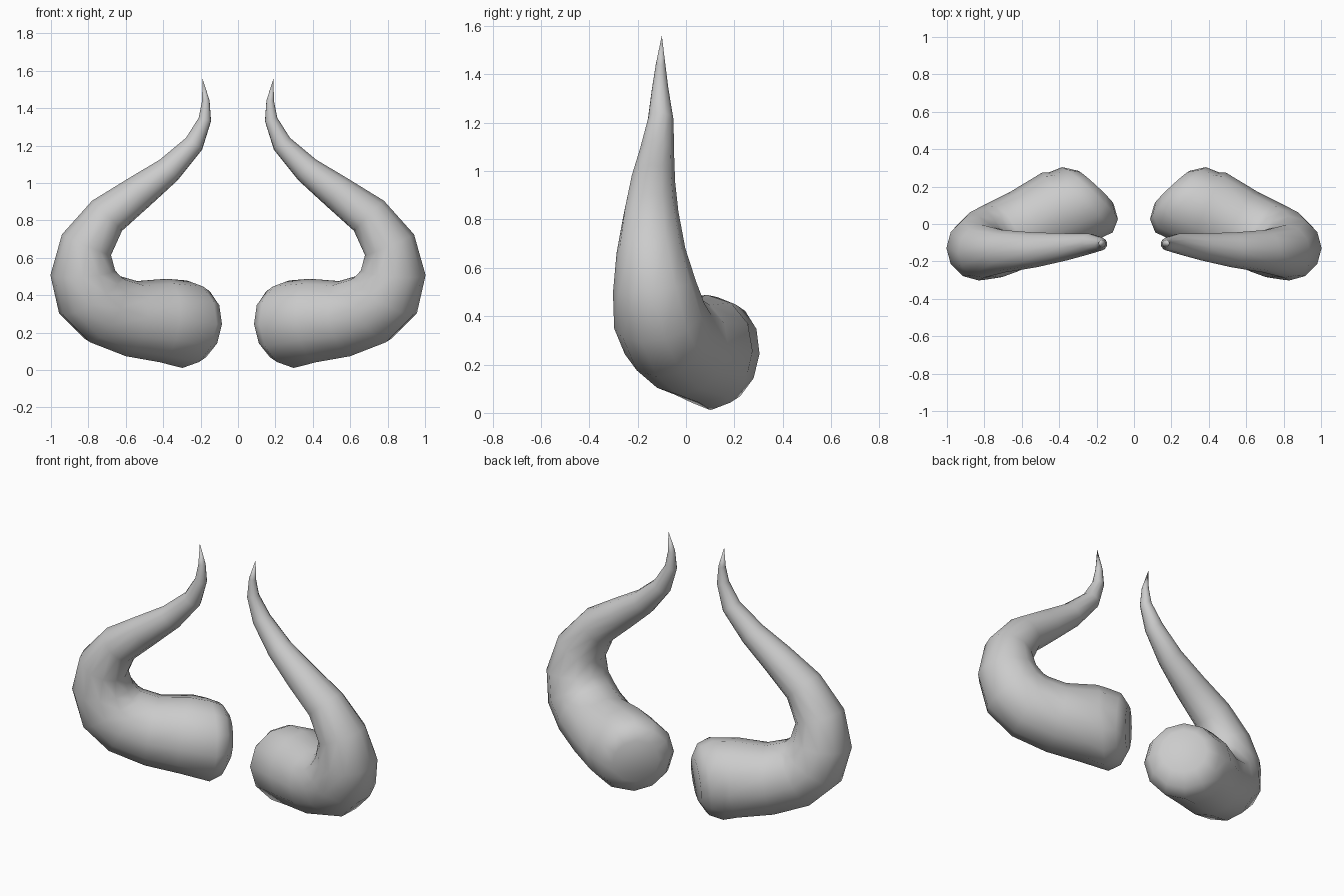
import bpy, bmesh, math
from mathutils import Vector

if "Cube" in bpy.data.objects:
    bpy.data.objects.remove(bpy.data.objects["Cube"])

SIDES = 12
# horn sections from base to tip: x, y, z, radius
SECTIONS = [
    (0.205, 0.195, 0.25, 0.13),
    (0.235, 0.165, 0.245, 0.20),
    (0.285, 0.115, 0.245, 0.23),
    (0.40, 0.07, 0.265, 0.22),
    (0.57, -0.01, 0.275, 0.20),
    (0.71, -0.075, 0.325, 0.195),
    (0.79, -0.11, 0.40, 0.19),
    (0.83, -0.13, 0.52, 0.17),
    (0.81, -0.145, 0.67, 0.14),
    (0.70, -0.145, 0.825, 0.112),
    (0.53, -0.138, 0.95, 0.092),
    (0.37, -0.122, 1.07, 0.072),
    (0.235, -0.105, 1.21, 0.053),
    (0.177, -0.107, 1.34, 0.034),
    (0.172, -0.105, 1.44, 0.02),
]
TIP = Vector((0.19, -0.10, 1.56))
BASE_DIR = Vector((0.68, -0.73, 0.08)).normalized()

centers = [Vector(s[:3]) for s in SECTIONS] + [TIP]


def ring(bm, i, ref):
    """Circle of vertices square to the path, carrying its frame along."""
    if i < 3:
        t = BASE_DIR
    else:
        t = (centers[i + 1] - centers[i - 1]).normalized()
    u = (ref - t * ref.dot(t)).normalized()
    v = t.cross(u)
    r = SECTIONS[i][3] * 1.02
    verts = []
    for k in range(SIDES):
        a = 2 * math.pi * k / SIDES
        verts.append(bm.verts.new(centers[i] + (u * math.cos(a) + v * math.sin(a)) * r))
    return verts, u


# horn body
bm = bmesh.new()
ref = Vector((0, 0, 1))
rings = []
for i in range(len(SECTIONS)):
    vs, ref = ring(bm, i, ref)
    rings.append(vs)
for a, b in zip(rings, rings[1:]):
    for k in range(SIDES):
        n = (k + 1) % SIDES
        bm.faces.new((a[k], a[n], b[n], b[k]))

# blunt base cap and pointed tip
bm.faces.new(rings[0][::-1])
tip = bm.verts.new(TIP)
for k in range(SIDES):
    bm.faces.new((rings[-1][k], rings[-1][(k + 1) % SIDES], tip))
bmesh.ops.recalc_face_normals(bm, faces=bm.faces)

mesh = bpy.data.meshes.new("horns")
bm.to_mesh(mesh)
bm.free()
horns = bpy.data.objects.new("horns", mesh)
bpy.context.collection.objects.link(horns)

# matching horn on the other side
mirror = horns.modifiers.new("mirror", 'MIRROR')
mirror.use_axis = (True, False, False)
mirror.use_mirror_merge = False

bpy.context.view_layer.objects.active = horns
horns.select_set(True)
bpy.ops.object.shade_smooth_by_angle(angle=math.radians(50))
